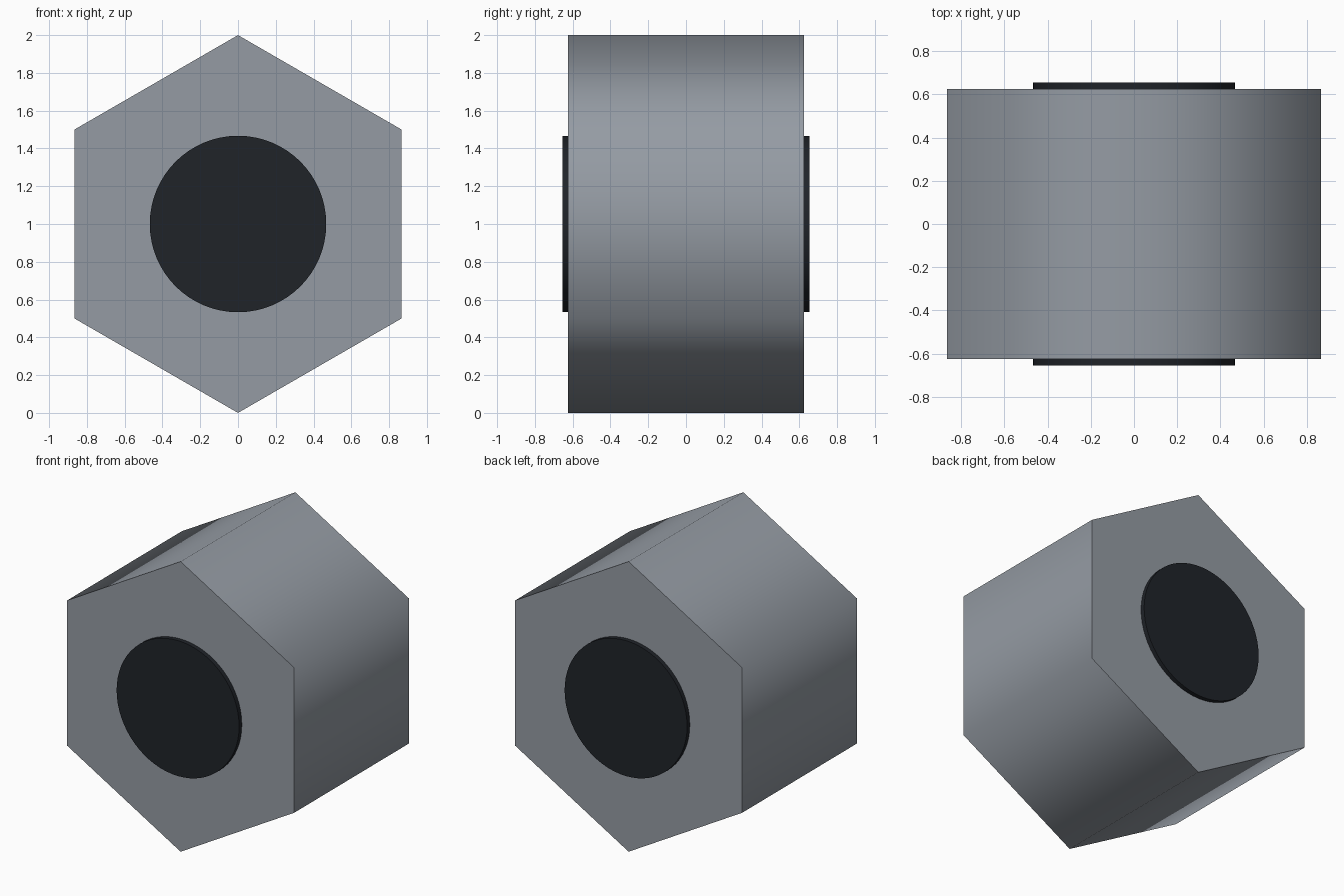
import bpy
from math import radians

if "Cube" in bpy.data.objects:
    bpy.data.objects.remove(bpy.data.objects["Cube"])


def material(name, color):
    mat = bpy.data.materials.new(name)
    mat.diffuse_color = (*color, 1)
    mat.use_nodes = True
    mat.node_tree.nodes["Principled BSDF"].inputs["Base Color"].default_value = mat.diffuse_color
    return mat


def prism(name, sides, radius, depth, mat):
    """Prism lying along y, centred at z = 1, smooth around its sides."""
    bpy.ops.mesh.primitive_cylinder_add(
        vertices=sides, radius=radius, depth=depth,
        location=(0, 0, 1), rotation=(radians(90), 0, 0))
    obj = bpy.context.object
    obj.name = name
    obj.data.materials.append(mat)
    bpy.ops.object.transform_apply(location=True, rotation=True, scale=True)
    # 60 degree side edges blend, 90 degree rims stay sharp
    bpy.ops.object.shade_smooth_by_angle(angle=radians(65))
    return obj


steel = material("steel", (0.30, 0.33, 0.37))
dark = material("dark", (0.014, 0.017, 0.022))

# Hexagonal nut body with a corner pointing up
prism("hex_body", 6, 1.0, 1.25, steel)

# Dark core showing as a raised disc on both faces
prism("bore_core", 64, 0.467, 1.31, dark)
